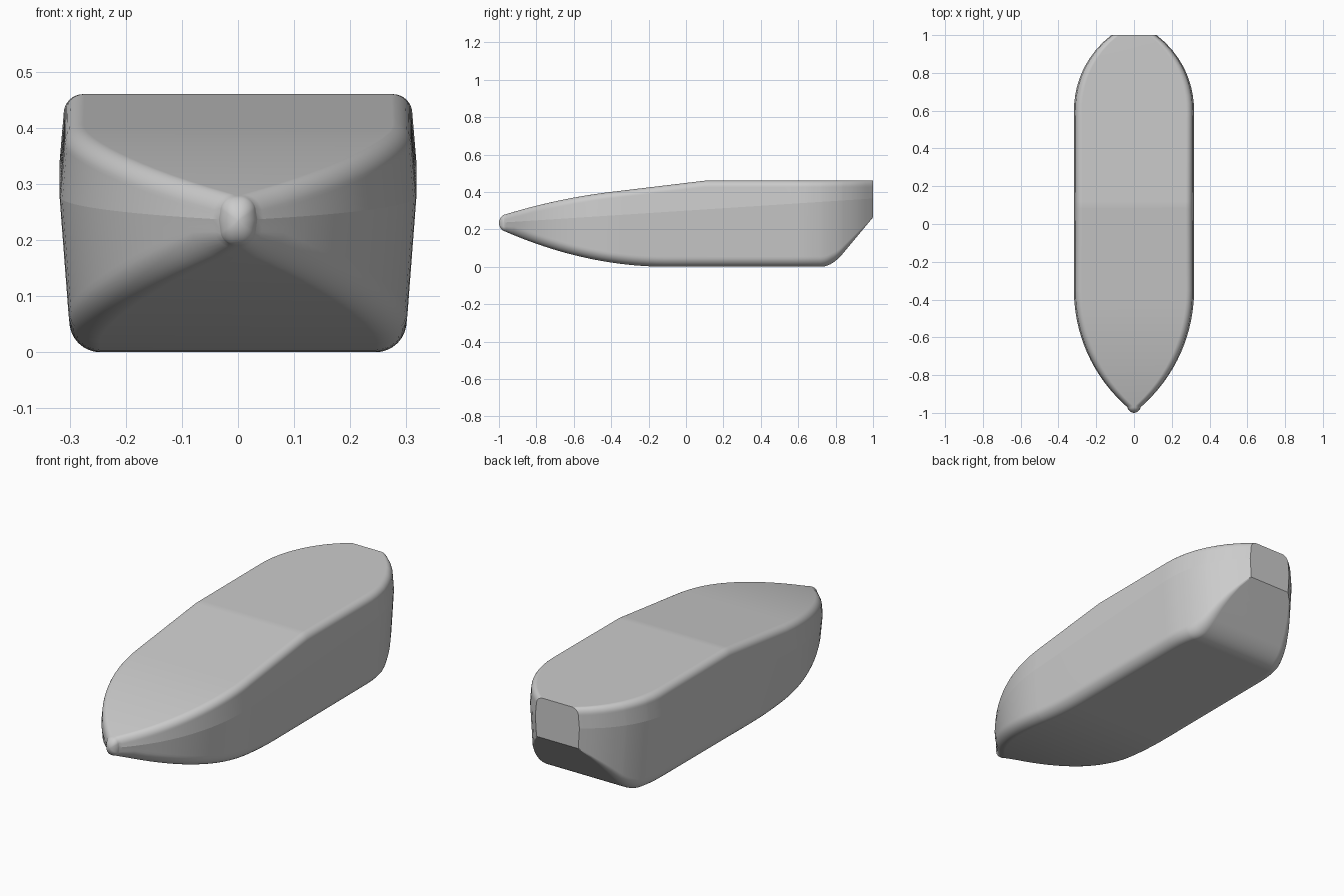
import bpy, bmesh
from math import sin, cos, pi, sqrt

if "Cube" in bpy.data.objects:
    bpy.data.objects.remove(bpy.data.objects["Cube"])

HALF_WIDTH = 0.318
NOSE = -0.97       # where the rounded nose starts
DRAFT = 0.06       # lean of the sides above and below the crease
STEPS = 8          # segments in each rounded edge


def half_width(y):
    # straight middle with a circular arc to bow and stern
    d, r = (-0.35 - y, 0.82) if y < 0 else (y - 0.6, 0.503)
    return HALF_WIDTH if d <= 0 else HALF_WIDTH - r + sqrt(r * r - d * d)


def top(y):
    if y < -0.4:
        d = -0.4 - y
        return 0.4 - 0.12 * d - 0.163 * d * d
    return min(0.46, 0.4 + 0.12 * (y + 0.4))


def bottom(y):
    if y < -0.1:
        return 0.251 * (y + 0.1) ** 2
    if y > 0.84:
        return 1.2 * (y - 0.78)
    return 5 * max(0, y - 0.72) ** 2


def crease(y):
    return 0.3 + 0.065 * y


def half_section(y):
    # one side of the section, from the top down to the bottom
    base = max(y, NOSE)
    s = min(1, (base - y) / (1 + NOSE))
    f = max(0.01, sqrt(max(0, 1 - s ** 1.5)))
    w, zc = half_width(base) * f, crease(y)
    zt, zb = zc + (top(base) - crease(base)) * f, zc + (bottom(base) - crease(base)) * f
    wt, wb = w - DRAFT * (zt - zc), w - DRAFT * (zc - zb)
    rt = min(0.035, 0.85 * wt, 0.85 * (zt - zc))
    rb = min(0.055, 0.85 * wb, 0.85 * (zc - zb))
    rb *= min(1, max(0.05, (1 - y) / 0.22))
    angles = [pi / 2 * i / STEPS for i in range(STEPS + 1)]
    pts = [(wt - rt + rt * sin(a), zt - rt + rt * cos(a)) for a in angles]
    pts.append((w, zc))
    pts += [(wb - rb + rb * cos(a), zb + rb - rb * sin(a)) for a in angles]
    return pts


# Stations from bow to stern, closer together at the nose and stern knuckle
stations = {round(-0.96 + 0.04 * i, 3) for i in range(50)}
stations |= {round(-1 + (1 + NOSE) * (1 - cos(pi / 2 * i / 10)), 5) for i in range(11)}
stations |= {round(0.72 + 0.01 * i, 3) for i in range(13)} | {-0.4, -0.35, 0.1}

# Hull skin
bm = bmesh.new()
rings = []
for y in sorted(stations):
    half = half_section(y)
    ring = half + [(-x, z) for x, z in reversed(half)]
    rings.append([bm.verts.new((x, y, z)) for x, z in ring])
n = len(rings[0])
for a, b in zip(rings, rings[1:]):
    for i in range(n):
        j = (i + 1) % n
        bm.faces.new((a[i], a[j], b[j], b[i]))

# Nose tip and flat stern plate
bm.faces.new(rings[0])
bm.faces.new(rings[-1])
bmesh.ops.recalc_face_normals(bm, faces=bm.faces)

mesh = bpy.data.meshes.new("hull")
bm.to_mesh(mesh)
bm.free()
hull = bpy.data.objects.new("hull", mesh)
bpy.context.collection.objects.link(hull)

# Grey finish
grey = bpy.data.materials.new("plain grey")
grey.use_nodes = True
colour = (0.6, 0.6, 0.6, 1)
grey.diffuse_color = colour
grey.node_tree.nodes["Principled BSDF"].inputs["Base Color"].default_value = colour
mesh.materials.append(grey)

# Smooth shading with a crisp crease along each side
bpy.ops.object.select_all(action="DESELECT")
hull.select_set(True)
bpy.context.view_layer.objects.active = hull
bpy.ops.object.shade_smooth_by_angle(angle=0.6)
crease_rows = {STEPS + 1, n - STEPS - 2}
for edge in mesh.edges:
    a, b = edge.vertices
    if a % n == b % n and a % n in crease_rows and a >= 10 * n and b >= 10 * n:
        edge.use_edge_sharp = True
weighted = hull.modifiers.new("weighted normals", "WEIGHTED_NORMAL")
weighted.keep_sharp = True
